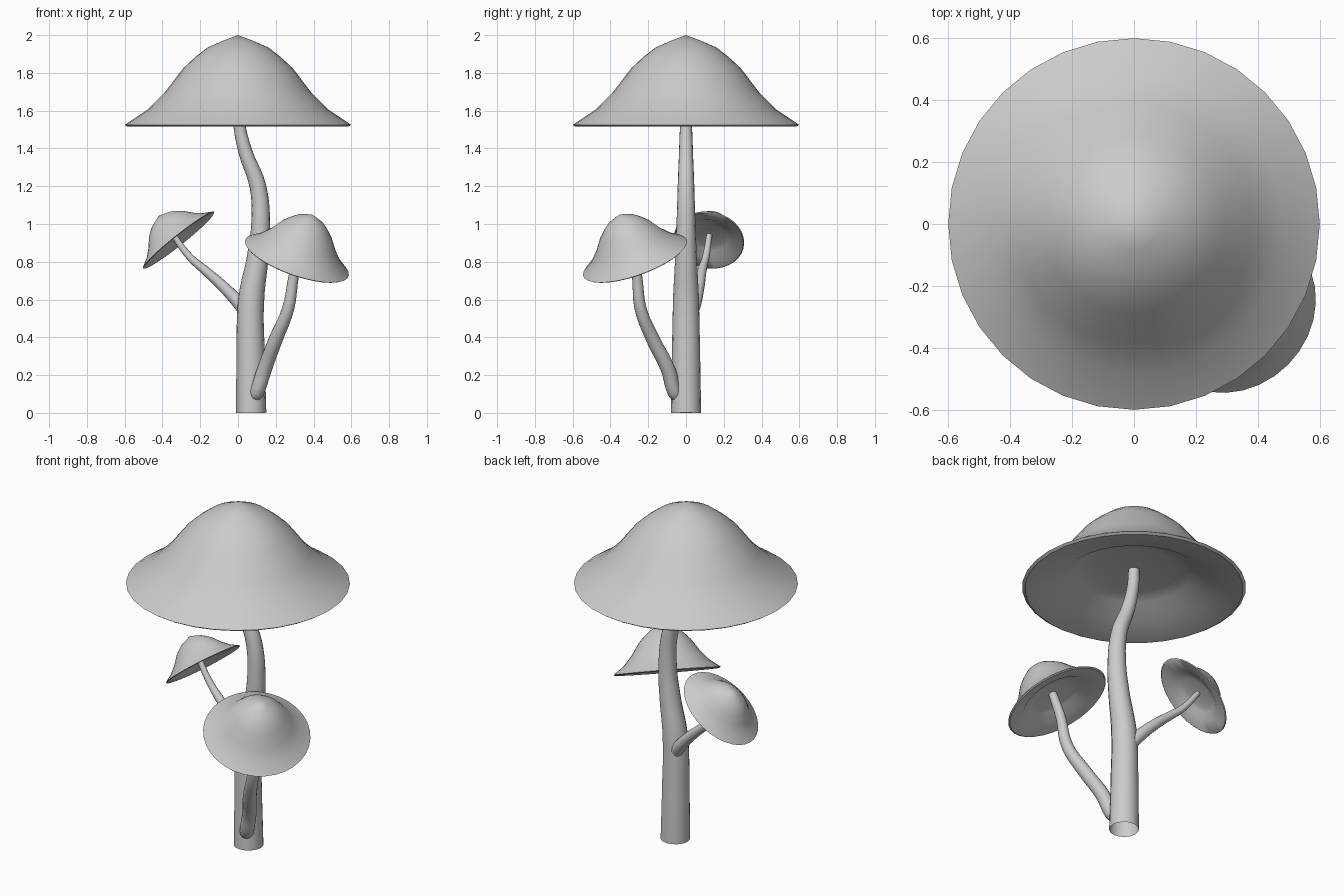
import bpy, math
from mathutils import Vector

if "Cube" in bpy.data.objects:
    bpy.data.objects.remove(bpy.data.objects["Cube"])

# Cap profile (radius, height): apex, bell, rim, hollow underside, flat disc
PROFILE = [(0.08, 0.445), (0.16, 0.41), (0.225, 0.36), (0.29, 0.30), (0.385, 0.175),
           (0.48, 0.08), (0.60, 0.0), (0.585, -0.01), (0.40, 0.025),
           (0.31, 0.085), (0.225, 0.105)]
SEG = 32


def make_cap(name, centre, u, v, height):
    """Bell cap; u and v are the rim half-axes, height scales along their normal."""
    c, u, v = Vector(centre), Vector(u), Vector(v)
    n = u.cross(v).normalized() * height

    def at(r, z, a):
        return c + (u * math.cos(a) + v * math.sin(a)) * (r / 0.6) + n * z

    verts = [at(0, 0.475, 0)]
    for r, z in PROFILE:
        verts += [at(r, z, 2 * math.pi * i / SEG) for i in range(SEG)]
    faces = [(0, 1 + i, 1 + (i + 1) % SEG) for i in range(SEG)]
    for k in range(len(PROFILE) - 1):
        a, b = 1 + k * SEG, 1 + (k + 1) * SEG
        for i in range(SEG):
            j = (i + 1) % SEG
            faces.append((a + i, b + i, b + j, a + j))
    last = 1 + (len(PROFILE) - 1) * SEG
    faces.append(tuple(last + i for i in reversed(range(SEG))))
    mesh = bpy.data.meshes.new(name)
    mesh.from_pydata(verts, [], faces)
    ob = bpy.data.objects.new(name, mesh)
    bpy.context.collection.objects.link(ob)
    smooth(ob)
    return ob


def smooth(ob):
    bpy.ops.object.select_all(action='DESELECT')
    ob.select_set(True)
    bpy.context.view_layer.objects.active = ob
    bpy.ops.object.shade_smooth_by_angle(angle=math.radians(40))


def make_stem(name, points, closed_ends):
    """Tapered tube through points of (x, y, z, radius)."""
    cu = bpy.data.curves.new(name, 'CURVE')
    cu.dimensions = '3D'
    cu.bevel_depth = 1.0
    cu.bevel_resolution = 6
    cu.resolution_u = 5
    cu.use_fill_caps = closed_ends
    sp = cu.splines.new('BEZIER')
    sp.bezier_points.add(len(points) - 1)
    for bp, (x, y, z, r) in zip(sp.bezier_points, points):
        bp.co = (x, y, z)
        bp.radius = r
        bp.handle_left_type = bp.handle_right_type = 'AUTO'
    ob = bpy.data.objects.new(name, cu)
    bpy.context.collection.objects.link(ob)
    bpy.ops.object.select_all(action='DESELECT')
    ob.select_set(True)
    bpy.context.view_layer.objects.active = ob
    bpy.ops.object.convert(target='MESH')
    smooth(bpy.context.view_layer.objects.active)


# Caps
make_cap("main_cap", (0, 0, 1.525), (0.6, 0, 0), (0, 0.6, 0), 1.0)
make_cap("right_cap", (0.312, -0.27, 0.82), (-0.185, 0.185, 0.13),
         (-0.204, -0.204, 0), 0.54)
make_cap("left_cap", (-0.315, 0.122, 0.915), (0.188, 0, 0.151),
         (0.024, 0.186, -0.014), 0.35)

# Main stem, open at the base
make_stem("main_stem", [(0.07, 0, 0, 0.08), (0.067, 0, 0.3, 0.075),
                        (0.07, 0, 0.6, 0.069), (0.105, 0, 0.83, 0.057),
                        (0.12, 0, 1.0, 0.05), (0.105, 0, 1.2, 0.044),
                        (0.04, 0, 1.38, 0.037), (0.008, 0, 1.52, 0.032),
                        (0, 0, 1.635, 0.03)], False)
# Side stems
make_stem("right_stem", [(0.085, -0.04, 0.08, 0.03), (0.1, -0.06, 0.11, 0.039),
                         (0.14, -0.095, 0.23, 0.039), (0.2, -0.175, 0.39, 0.037),
                         (0.265, -0.24, 0.55, 0.032), (0.296, -0.26, 0.73, 0.027),
                         (0.328, -0.287, 0.87, 0.023)], True)
make_stem("left_stem", [(0.05, 0.025, 0.52, 0.036), (0.01, 0.045, 0.575, 0.035),
                        (-0.085, 0.07, 0.675, 0.029), (-0.175, 0.085, 0.755, 0.024),
                        (-0.255, 0.105, 0.825, 0.019), (-0.345, 0.124, 0.945, 0.015)], True)
